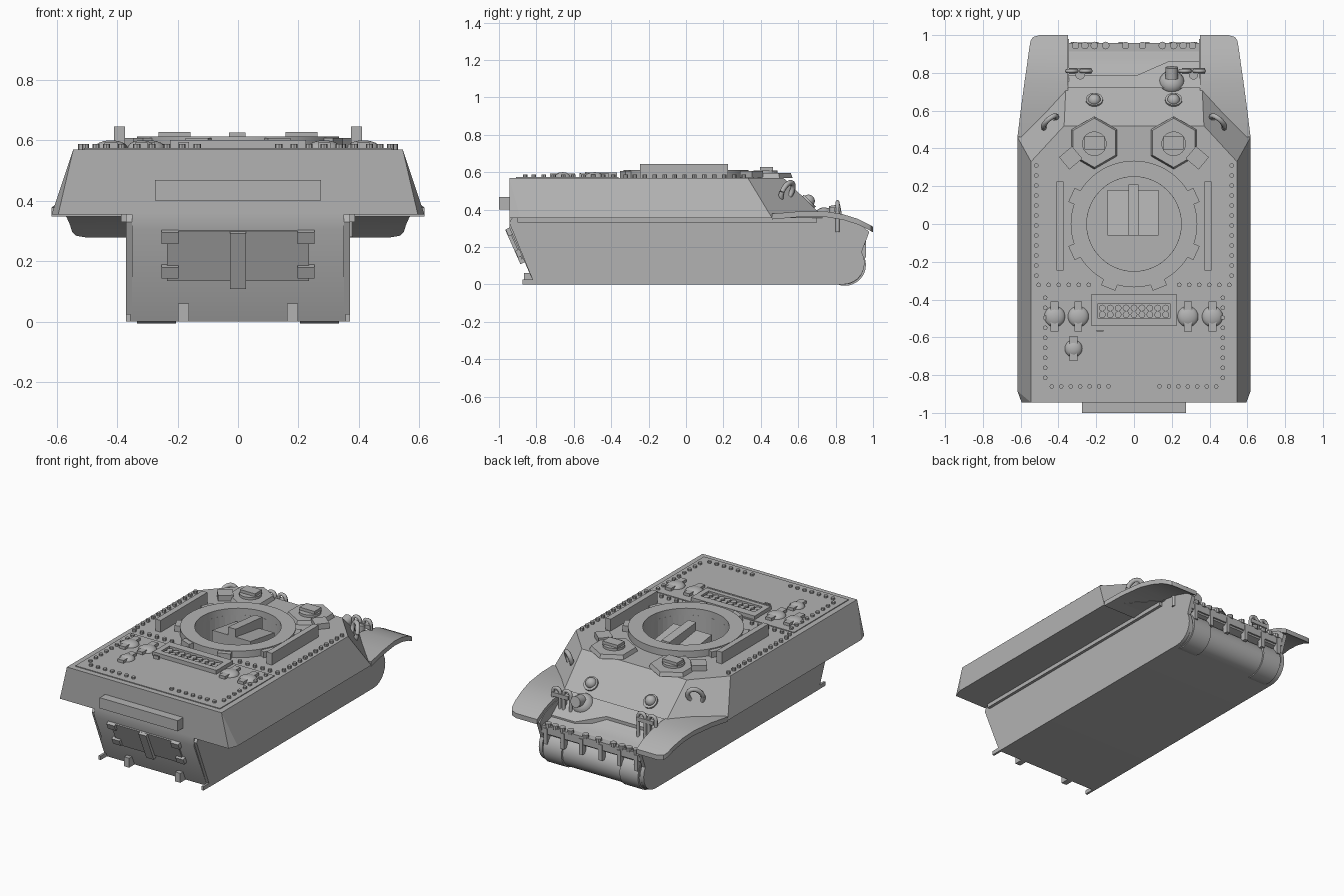
import bpy, bmesh, math
from math import sin, cos, pi, radians
from mathutils import Matrix, Vector, Euler

old = bpy.data.objects.get("Cube")
if old:
    bpy.data.objects.remove(old)

grey = bpy.data.materials.new("plain_grey")
grey.use_nodes = True
GREY = (0.45, 0.45, 0.45, 1)
grey.diffuse_color = GREY
grey.node_tree.nodes["Principled BSDF"].inputs["Base Color"].default_value = GREY

DECK = 0.57
TILT = radians(-43.7)   # glacis slope


def glacis(y):
    return DECK - (y - 0.52) * 0.955


def finish(name, bm, smooth=False):
    bmesh.ops.recalc_face_normals(bm, faces=bm.faces)
    me = bpy.data.meshes.new(name)
    bm.to_mesh(me)
    bm.free()
    me.materials.append(grey)
    ob = bpy.data.objects.new(name, me)
    bpy.context.collection.objects.link(ob)
    bpy.ops.object.select_all(action='DESELECT')
    ob.select_set(True)
    bpy.context.view_layer.objects.active = ob
    if smooth:
        bpy.ops.object.shade_smooth_by_angle(angle=radians(35))
    return ob


def place(c, s=(1, 1, 1), rot=(0, 0, 0)):
    return Matrix.LocRotScale(Vector(c), Euler(rot), Vector(s))


def box(bm, c, s, rot=(0, 0, 0)):
    bmesh.ops.create_cube(bm, size=1, matrix=place(c, s, rot))


def cyl(bm, c, r, h, seg=24, rot=(0, 0, 0), r2=None):
    bmesh.ops.create_cone(bm, cap_ends=True, segments=seg, radius1=r,
                          radius2=r if r2 is None else r2, depth=h, matrix=place(c, rot=rot))


def ball(bm, c, s, rot=(0, 0, 0)):
    bmesh.ops.create_uvsphere(bm, u_segments=20, v_segments=12, radius=1, matrix=place(c, s, rot))


def side_prism(bm, pts, x0, x1):
    """Extrude a (y, z) profile from x0 to x1."""
    face = bm.faces.new([bm.verts.new((x0, y, z)) for y, z in pts])
    ext = bmesh.ops.extrude_face_region(bm, geom=[face])["geom"]
    bmesh.ops.translate(bm, vec=(x1 - x0, 0, 0), verts=[v for v in ext if isinstance(v, bmesh.types.BMVert)])


def tube(name, pts, r):
    cu = bpy.data.curves.new(name, 'CURVE')
    cu.dimensions, cu.bevel_depth, cu.bevel_resolution, cu.use_fill_caps = '3D', r, 2, True
    sp = cu.splines.new('POLY')
    sp.points.add(len(pts) - 1)
    for p, co in zip(sp.points, pts):
        p.co = (*co, 1)
    ob = bpy.data.objects.new(name, cu)
    bpy.context.collection.objects.link(ob)
    cu.materials.append(grey)
    bpy.ops.object.select_all(action='DESELECT')
    ob.select_set(True)
    bpy.context.view_layer.objects.active = ob
    bpy.ops.object.convert(target='MESH')
    bpy.ops.object.shade_smooth_by_angle(angle=radians(50))


# Lower hull between the side plates, with the rounded nose
nose = [(0.85 + 0.1 * cos(a), 0.1 + 0.1 * sin(a)) for a in [radians(t) for t in range(-90, 61, 15)]]
bm = bmesh.new()
side_prism(bm, [(-0.81, 0)] + nose + [(0.945, 0.2), (0.955, 0.245), (0.88, 0.27), (0.82, glacis(0.82)),
                                      (0.74, 0.36), (-0.945, 0.36), (-0.945, 0.305)], -0.35, 0.35)
lower = finish("lower_hull", bm, True)

# Side plates reaching up to the fenders
bm = bmesh.new()
edge = [(0.84 + 0.115 * cos(a), 0.115 + 0.115 * sin(a)) for a in [radians(t) for t in range(-90, 31, 15)]]
for s in (-1, 1):
    side_prism(bm, [(-0.81, 0)] + edge + [(0.945, 0.19), (0.98, 0.28), (0.93, 0.325), (0.85, 0.35),
                                          (0.75, 0.365), (-0.93, 0.355), (-0.945, 0.33)], s * 0.345, s * 0.37)
    box(bm, (s * 0.378, -0.1, 0.345), (0.02, 1.6, 0.03))
finish("side_plates", bm, True)

# Upper hull with sloped sides, cheeks and glacis
bm = bmesh.new()
for s in (-1, 1):
    for x, y, z in [(0.545, -0.945, DECK), (0.545, 0.33, DECK), (0.37, 0.52, DECK), (0.595, -0.945, 0.355),
                    (0.617, -0.885, 0.355), (0.617, 0.46, 0.355), (0.36, 0.7, 0.355), (0.36, 0.742, 0.355)]:
        bm.verts.new((s * x, y, z))
bmesh.ops.convex_hull(bm, input=bm.verts)
bmesh.ops.dissolve_limit(bm, angle_limit=0.01, verts=bm.verts, edges=bm.edges)
upper = finish("upper_hull", bm)

# Turret well cut through both hull parts
bm = bmesh.new()
cyl(bm, (0, 0, 0.37), 0.25, 0.68, 48)
cutter = finish("well_cutter", bm)
cutter.hide_render = True
for ob in (lower, upper):
    mod = ob.modifiers.new("well", 'BOOLEAN')
    mod.object, mod.solver = cutter, 'EXACT'
    bpy.context.view_layer.objects.active = ob
    bpy.ops.object.modifier_apply(modifier=mod.name)
bpy.data.objects.remove(cutter)

# Turret ring with clips
bm = bmesh.new()
rings = [[bm.verts.new((r * cos(i * pi / 32), r * sin(i * pi / 32), z)) for i in range(64)]
         for r, z in [(0.25, 0.56), (0.25, 0.613), (0.335, 0.613), (0.335, 0.56)]]
for k in range(4):
    a, b = rings[k], rings[(k + 1) % 4]
    for i in range(64):
        j = (i + 1) % 64
        bm.faces.new((a[i], a[j], b[j], b[i]))
finish("turret_ring", bm, True)
bm = bmesh.new()
for deg in (25, 155, 205, 335, 248, 292):
    a = radians(deg)
    box(bm, (0.345 * cos(a), 0.345 * sin(a), 0.585), (0.04, 0.08, 0.045), (0, 0, a))
finish("ring_clips", bm)

# Drive housing inside the well
bm = bmesh.new()
side_prism(bm, [(-0.06, 0.03), (0.18, 0.03), (0.18, 0.54), (-0.06, 0.575)], -0.14, 0.13)
side_prism(bm, [(-0.06, 0.03), (0.21, 0.03), (0.21, 0.6), (-0.06, 0.625)], -0.03, 0.025)
finish("drive_housing", bm)

# Fenders, curved down at the nose
stations = [(0.46, 0.617, 0.378), (0.6, 0.6, 0.39), (0.75, 0.58, 0.39), (0.84, 0.567, 0.375),
            (0.92, 0.556, 0.35), (0.97, 0.548, 0.325), (0.99, 0.535, 0.314), (1.0, 0.5, 0.308)]
bm = bmesh.new()
for s in (-1, 1):
    rows = [[bm.verts.new((s * x, y, z + dz)) for x, dz in ((0.35, 0), (w, 0), (w, -0.03), (0.35, -0.03))]
            for y, w, z in stations]
    for a, b in zip(rows, rows[1:]):
        for i in range(4):
            j = (i + 1) % 4
            bm.faces.new((a[i], a[j], b[j], b[i]))
    bm.faces.new(rows[0])
    bm.faces.new(rows[-1])
finish("fenders", bm, True)

# Splash rails, deck plates and rear stowage box
bm = bmesh.new()
for s in (-1, 1):
    box(bm, (s * 0.392, -0.01, 0.6), (0.036, 0.47, 0.09))
finish("splash_rails", bm)
bm = bmesh.new()
box(bm, (0, -0.635, 0.571), (1.02, 0.55, 0.008))
finish("engine_deck", bm)
bm = bmesh.new()
box(bm, (0, -0.97, 0.434), (0.55, 0.06, 0.068))
finish("rear_box", bm)

# Deck bolts
bm = bmesh.new()
spots = []
for s in (-1, 1):
    spots += [(s * 0.517, 0.31 - 0.053 * i) for i in range(12)]
    spots += [(s * 0.47, -0.39 - 0.053 * i) for i in range(9)]
    spots += [(s * (0.135 + 0.05 * i), -0.86) for i in range(7)]
    spots += [(s * (0.24 + 0.053 * i), -0.322) for i in range(6)]
for x, y in spots:
    cyl(bm, (x, y, 0.577), 0.012, 0.02, 8)
finish("deck_bolts", bm)

# Grille with its frame and flap
bm = bmesh.new()
for y in (-0.395, -0.515):
    box(bm, (0, y, 0.583), (0.45, 0.05 if y > -0.45 else 0.03, 0.03))
for s in (-1, 1):
    box(bm, (s * 0.207, -0.46, 0.583), (0.034, 0.13, 0.03))
box(bm, (0, -0.535, 0.583), (0.45, 0.012, 0.035))
for i in range(9):
    for y in (-0.445, -0.48):
        cyl(bm, (-0.168 + 0.042 * i, y, 0.58), 0.018, 0.02, 12)
box(bm, (-0.18, -0.565, 0.58), (0.035, 0.008, 0.03))
finish("grille", bm)

# Filler caps with straps
bm = bmesh.new()
for x, y, r in [(-0.42, -0.49, 0.056), (-0.295, -0.49, 0.056), (0.285, -0.49, 0.056),
                (0.415, -0.49, 0.056), (-0.32, -0.66, 0.047)]:
    ball(bm, (x, y, 0.572), (r, r, 0.028))
    box(bm, (x, y, 0.582), (0.042, r * 2.8, 0.022))
finish("filler_caps", bm, True)

# Crew hatches and periscopes
bm = bmesh.new()
for s in (-1, 1):
    cyl(bm, (s * 0.21, 0.43, 0.582), 0.14, 0.025, 6, r2=0.13)
    cyl(bm, (s * 0.21, 0.425, 0.6), 0.065, 0.02, 24)
    box(bm, (s * 0.21, 0.43, 0.615), (0.105, 0.07, 0.026))
    box(bm, (s * 0.335, 0.35, 0.59), (0.09, 0.085, 0.035), (0, 0, s * radians(-40)))
finish("hatches", bm)

# Ventilator domes, hull gun mount and front lip on the glacis
bm = bmesh.new()
for s in (-1, 1):
    cyl(bm, (s * 0.21, 0.655, glacis(0.655)), 0.045, 0.02, 20, (TILT, 0, 0))
    ball(bm, (s * 0.21, 0.655, glacis(0.655) + 0.005), (0.034, 0.034, 0.034))
ball(bm, (0.2, 0.75, glacis(0.75)), (0.068, 0.068, 0.055), (TILT, 0, 0))
cyl(bm, (0.2, 0.8, glacis(0.75) + 0.04), 0.034, 0.06, 20, (radians(-80), 0, 0))
finish("glacis_fittings", bm, True)
bm = bmesh.new()
path = [(-0.35, 0.785), (0.01, 0.785), (0.18, 0.86), (0.35, 0.86)]
for (xa, ya), (xb, yb) in zip(path, path[1:]):
    q = [bm.verts.new((x, y, z)) for x, y in ((xa, ya), (xb, yb))
         for y, z in ((0.72, glacis(0.72) + 0.015), (y, max(glacis(y), 0.265) + 0.02), (y, 0.25))]
    bm.faces.new((q[0], q[1], q[4], q[3]))
    bm.faces.new((q[1], q[2], q[5], q[4]))
finish("glacis_lip", bm)

# Nose flange with bolts and lugs
bm = bmesh.new()
box(bm, (0, 0.935, 0.235), (0.7, 0.045, 0.05))
for s in (-1, 1):
    for x in (0.045, 0.15, 0.21, 0.26, 0.31):
        cyl(bm, (s * x, 0.945, 0.265), 0.02, 0.025, 10)
    for x in (0.07, 0.2, 0.32):
        box(bm, (s * x, 0.945, 0.195), (0.025, 0.035, 0.1))
    cyl(bm, (s * 0.27, 0.85, 0.105), 0.112, 0.13, 32, (0, pi / 2, 0))
finish("nose_flange", bm, True)

# Lamp guards and lifting eyes
for s, cx in ((-1, -0.285), (1, 0.315)):
    for k, dx in enumerate((-0.045, 0.03)):
        arc = [(cx + dx + 0.025 * cos(a), 0.81, 0.415 + 0.025 * sin(a)) for a in [pi * i / 8 for i in range(9)]]
        tube("lamp_guard", [(cx + dx + 0.025, 0.81, 0.28)] + arc + [(cx + dx - 0.025, 0.81, 0.28)], 0.011)
    tube("lifting_eye", [(s * (0.445 + 0.035 * cos(a)), 0.54 + 0.035 * cos(a) * -0.75 + 0.02 * sin(a),
                          0.495 + 0.05 * sin(a)) for a in [2 * pi * i / 16 for i in range(17)]], 0.014)
bm = bmesh.new()
for cx in (-0.285, 0.315):
    box(bm, (cx, 0.81, 0.4), (0.12, 0.03, 0.025))
    cyl(bm, (cx, 0.79, 0.36), 0.025, 0.1, 16)
finish("lamp_brackets", bm, True)

# Rear doors, hinges and tow lugs on the sloped rear plate
bm = bmesh.new()
LEAN = math.atan2(0.135, 0.305)


def rear(z):
    return -0.81 - 0.135 * z / 0.305


box(bm, (0, rear(0.22), 0.22), (0.47, 0.016, 0.18), (LEAN, 0, 0))
box(bm, (0, rear(0.21), 0.21), (0.054, 0.05, 0.2), (LEAN, 0, 0))
for s in (-1, 1):
    for z in (0.17, 0.285):
        box(bm, (s * 0.225, rear(z), z), (0.056, 0.045, 0.04), (LEAN, 0, 0))
    box(bm, (s * 0.18, -0.835, 0.03), (0.036, 0.06, 0.06))
    box(bm, (s * 0.363, -0.84, 0.013), (0.014, 0.07, 0.025))
finish("rear_doors", bm)
